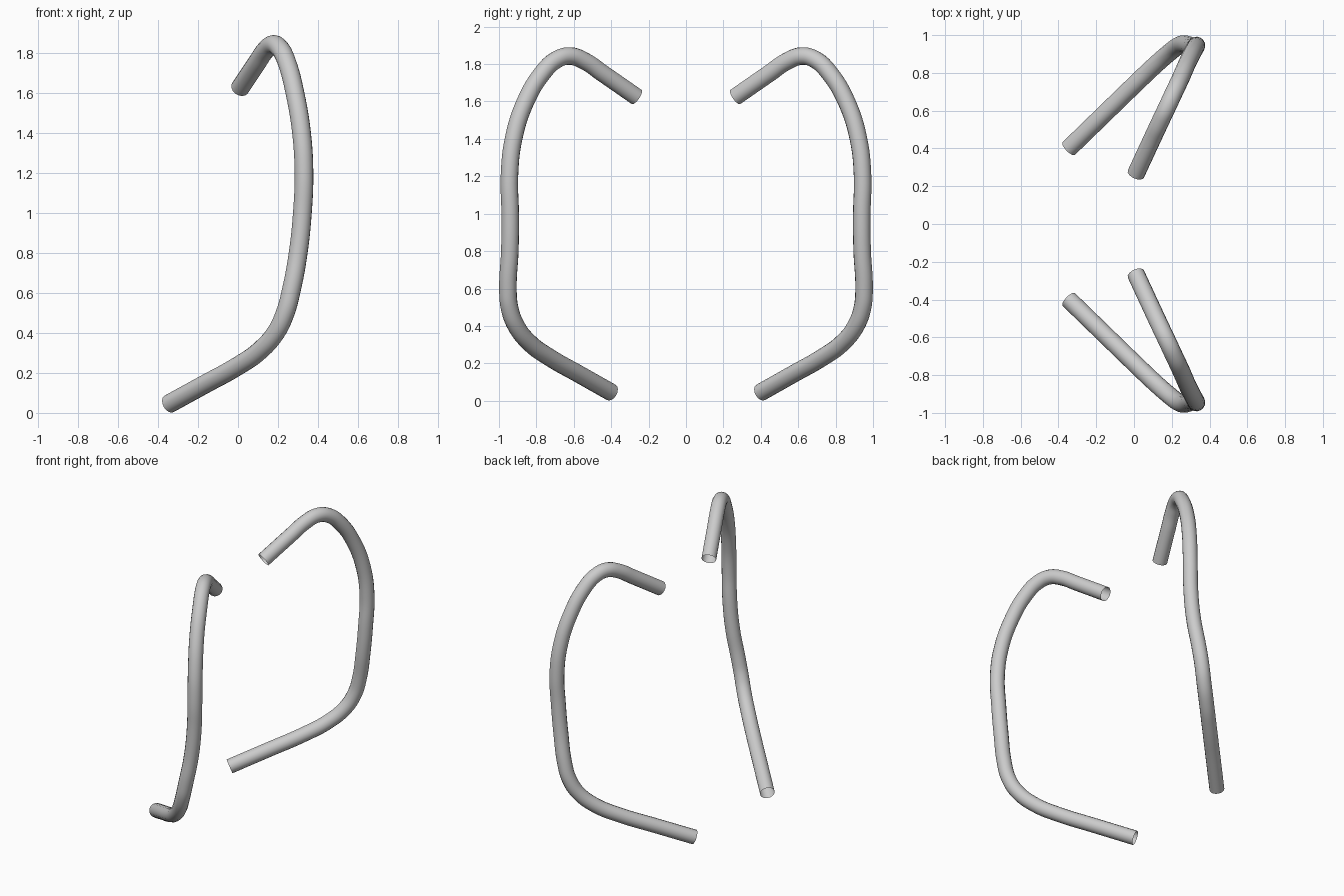
import bpy
import math

if "Cube" in bpy.data.objects:
    bpy.data.objects.remove(bpy.data.objects["Cube"])

# Single light grey finish
grey = bpy.data.materials.new("light_grey")
grey.diffuse_color = (0.6, 0.6, 0.6, 1.0)
grey.use_nodes = True
grey.node_tree.nodes["Principled BSDF"].inputs["Base Color"].default_value = grey.diffuse_color

# Centre line of one bent rod, from its lower end to its upper end
PATH = [
    (-0.345, 0.400, 0.045), (-0.170, 0.570, 0.141), (0.000, 0.735, 0.235),
    (0.105, 0.835, 0.308), (0.188, 0.908, 0.400), (0.236, 0.944, 0.500),
    (0.266, 0.952, 0.610), (0.301, 0.942, 0.800), (0.322, 0.940, 1.000),
    (0.330, 0.944, 1.200), (0.318, 0.922, 1.400), (0.285, 0.858, 1.600),
    (0.244, 0.765, 1.755), (0.210, 0.693, 1.823), (0.176, 0.620, 1.843),
    (0.138, 0.540, 1.815), (0.095, 0.448, 1.752), (0.010, 0.265, 1.625),
]
RADIUS = 0.047


def bent_rod(name, side):
    """Round open tube swept along the path; side flips it across y."""
    curve = bpy.data.curves.new(name, "CURVE")
    curve.dimensions = "3D"
    curve.resolution_u = 6
    curve.bevel_depth = RADIUS
    curve.bevel_resolution = 6
    curve.use_fill_caps = False
    spline = curve.splines.new("BEZIER")
    spline.bezier_points.add(len(PATH) - 1)
    for point, (x, y, z) in zip(spline.bezier_points, PATH):
        point.co = (x, y * side, z)
    for point in spline.bezier_points:
        point.handle_left_type = point.handle_right_type = "AUTO"
    curve.materials.append(grey)
    rod = bpy.data.objects.new(name, curve)
    bpy.context.collection.objects.link(rod)

    # Turn the sweep into a smooth mesh
    bpy.ops.object.select_all(action="DESELECT")
    rod.select_set(True)
    bpy.context.view_layer.objects.active = rod
    bpy.ops.object.convert(target="MESH")
    bpy.ops.object.shade_smooth_by_angle(angle=math.radians(40))


# Matching pair of rods, front and back
bent_rod("back_rod", 1)
bent_rod("front_rod", -1)
